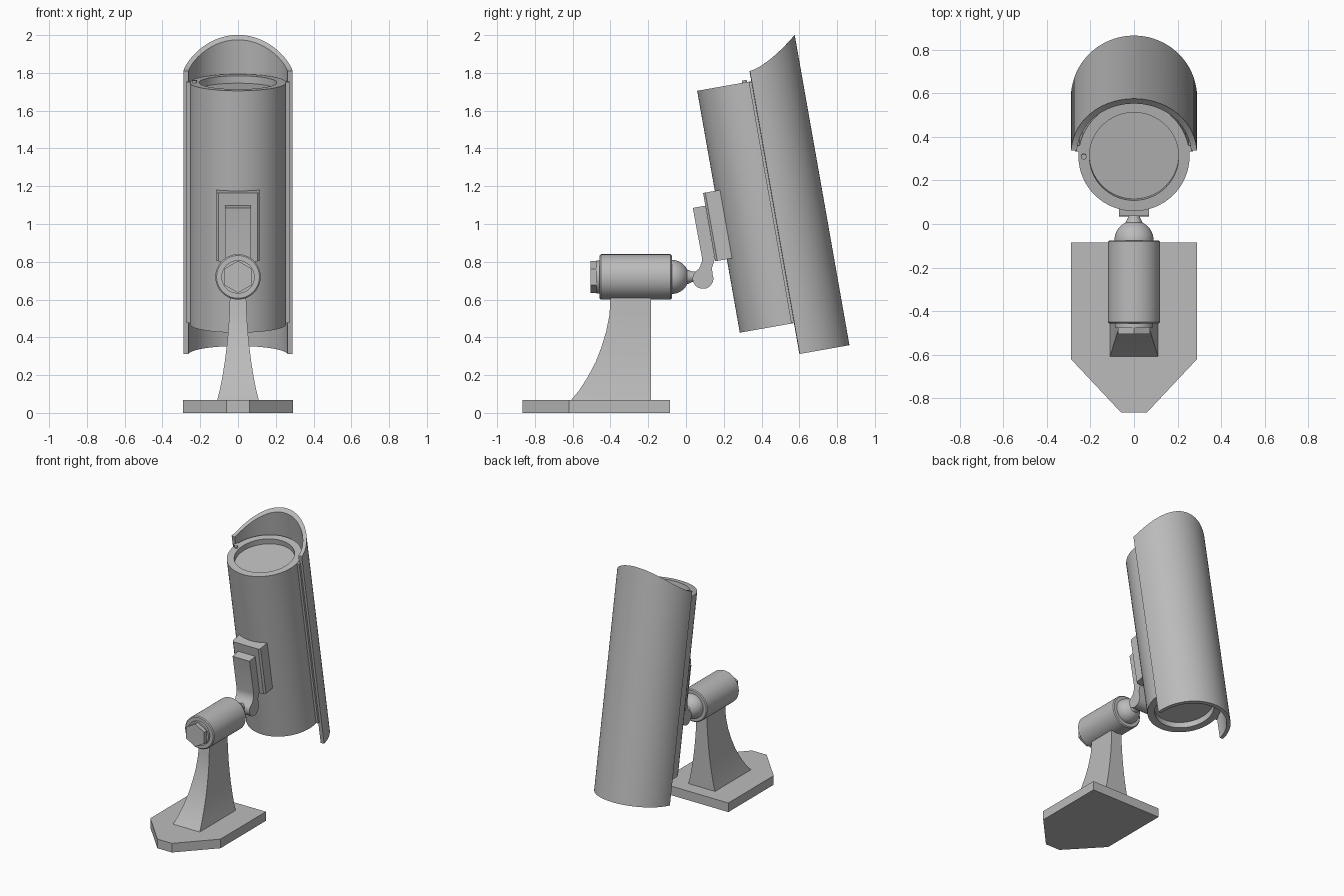
import bpy, bmesh, math
from mathutils import Matrix, Vector

if "Cube" in bpy.data.objects:
    bpy.data.objects.remove(bpy.data.objects["Cube"])

grey = bpy.data.materials.new("light_grey")
grey.diffuse_color = (0.5, 0.5, 0.5, 1)
grey.use_nodes = True
grey.node_tree.nodes["Principled BSDF"].inputs["Base Color"].default_value = grey.diffuse_color

# Frames: tilted camera housing (local z along the tube) and the level joint axis (local z -> +y)
TILT = Matrix.Translation((0, 0.536, 0.469)) @ Matrix.Rotation(math.radians(10), 4, 'X')


def along_y(y, z=0.72):
    return Matrix.Translation((0, y, z)) @ Matrix.Rotation(math.radians(-90), 4, 'X')


def finish(name, bm, matrix=None, angle=30):
    bmesh.ops.remove_doubles(bm, verts=bm.verts, dist=1e-5)
    bmesh.ops.recalc_face_normals(bm, faces=bm.faces)
    if matrix:
        bm.transform(matrix)
    me = bpy.data.meshes.new(name)
    bm.to_mesh(me)
    bm.free()
    me.materials.append(grey)
    me.shade_smooth()
    me.set_sharp_from_angle(angle=math.radians(angle))
    ob = bpy.data.objects.new(name, me)
    bpy.context.collection.objects.link(ob)
    return ob


def loft(name, rings, matrix=None, closed=False, caps=True, angle=30):
    """Skin a list of equal-length closed point loops."""
    bm = bmesh.new()
    vs = [[bm.verts.new(p) for p in ring] for ring in rings]
    n = len(vs[0])
    pairs = list(zip(vs, vs[1:])) + ([(vs[-1], vs[0])] if closed else [])
    for a, b in pairs:
        for i in range(n):
            j = (i + 1) % n
            bm.faces.new((a[i], a[j], b[j], b[i]))
    if caps:
        bm.faces.new(vs[0])
        bm.faces.new(vs[-1])
    return finish(name, bm, matrix, angle)


def lathe(name, profile, matrix, n=64):
    """Turn (radius, height) points; the ends of the profile are capped flat."""
    rings = []
    for r, h in profile:
        rings.append([(r * math.cos(math.pi / 2 + 2 * math.pi * i / n),
                       r * math.sin(math.pi / 2 + 2 * math.pi * i / n), h) for i in range(n)])
    return loft(name, rings, matrix)


def extrude_x(name, pts, half, matrix=None, angle=30):
    return loft(name, [[(x, a, b) for a, b in pts] for x in (-half, half)], matrix, angle=angle)


def box(name, x0, x1, y0, y1, z0, z1, matrix=None):
    return loft(name, [[(x0, y0, z), (x1, y0, z), (x1, y1, z), (x0, y1, z)] for z in (z0, z1)], matrix)


# Base plate with clipped point at the front
outline = [(-0.29, -0.085), (-0.29, -0.62), (-0.06, -0.865),
           (0.06, -0.865), (0.29, -0.62), (0.29, -0.085)]
loft("base_plate", [[(x, y, z) for x, y in outline] for z in (0, 0.068)])

# Flared stand: height, front edge, half width
levels = [(0.06, -0.615, 0.112), (0.12, -0.565, 0.097), (0.19, -0.52, 0.083), (0.27, -0.478, 0.07),
          (0.35, -0.447, 0.06), (0.43, -0.423, 0.052), (0.52, -0.405, 0.046), (0.65, -0.398, 0.042)]
loft("stand", [[(-w, y, z), (w, y, z), (w, -0.185, z), (-w, -0.185, z)] for z, y, w in levels])

# Joint barrel, nut and ball
lathe("joint_barrel", [(0.113, 0), (0.12, 0.006), (0.12, 0.376), (0.113, 0.382)], along_y(-0.457))
lathe("nut_washer", [(0.088, 0), (0.088, 0.03)], along_y(-0.475))
lathe("hex_nut", [(0.085, 0), (0.085, 0.04)], along_y(-0.505), 6)
ball = [(0.09 * math.cos(a), 0.09 * math.sin(a)) for a in [math.pi / 2 * i / 14 for i in range(14)]]
lathe("joint_ball", [(0.09, -0.03)] + ball + [(0.002, 0.09)], along_y(-0.075))
lathe("ball_neck", [(0.042, 0), (0.028, 0.03), (0.028, 0.09)], along_y(0.0))

# Arm: straight plate ending in a round knuckle
knuckle = [(0.09 + 0.055 * math.cos(a), 0.712 + 0.055 * math.sin(a))
           for a in [math.radians(20 - 230 * i / 20) for i in range(21)]]
extrude_x("arm", [(0.036, 1.085), (0.102, 1.097), (0.152, 0.815), (0.137, 0.765)] + knuckle
          + [(0.07, 0.765), (0.084, 0.80), (0.084, 0.825)], 0.07)

# Mounting block on the housing, with chamfered front edges
block = [(-0.115, -0.2), (-0.115, -0.306), (-0.103, -0.318),
         (0.103, -0.318), (0.115, -0.306), (0.115, -0.2)]
loft("mounting_block", [[(x, v, u) for x, v in block] for u in (0.395, 0.762)], TILT)

# Camera housing with a recessed face at each end
lathe("camera_housing", [(0.205, 0.045), (0.205, 0), (0.255, 0),
                         (0.255, 1.3), (0.205, 1.3), (0.205, 1.26)], TILT)
lathe("face_screw", [(0.013, 0), (0.013, 0.014)], TILT @ Matrix.Translation((-0.231, 0, 1.298)), 16)

# Curved sun shield with a swept top edge
rings = []
N = 48
for i in range(N + 1):
    a = 0.08 + (math.pi - 0.16) * i / N
    ring = []
    for r, low in ((0.29, True), (0.29, False), (0.263, False), (0.263, True)):
        v = 0.015 + r * math.sin(a)
        t = max(0, (v - 0.037) / 0.268)
        ring.append((r * math.cos(a), v, -0.166 if low else 1.355 + 0.147 * t ** 1.5))
    rings.append(ring)
loft("sun_shield", rings, TILT)

# Rails joining shield and housing
for side, name in ((-1, "left_rail"), (1, "right_rail")):
    xs = sorted((side * 0.245, side * 0.272))
    box(name, xs[0], xs[1], 0.022, 0.05, 0.002, 1.298, TILT)
